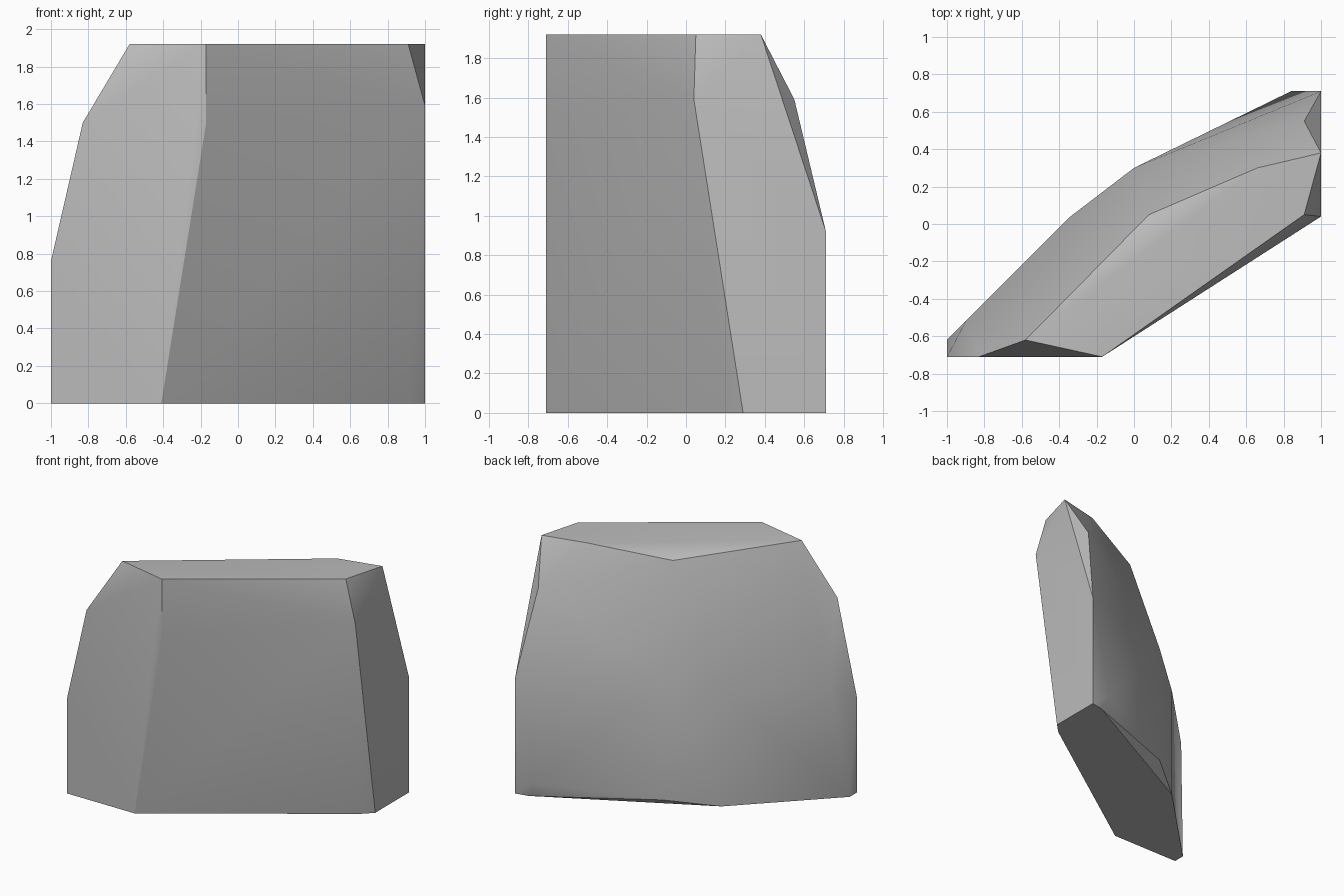
import bpy
import bmesh
import math

# Remove the default cube only
default_cube = bpy.data.objects.get("Cube")
if default_cube:
    bpy.data.objects.remove(default_cube, do_unlink=True)


def make_material(name, value):
    material = bpy.data.materials.new(name)
    colour = (value, value, value, 1)
    material.use_nodes = True
    material.diffuse_color = colour
    material.node_tree.nodes["Principled BSDF"].inputs["Base Color"].default_value = colour
    return material


def make_chiselled_stone(name, outlines, material):
    """Wrap a convex skin around the corner outlines and shade it softly."""
    bm = bmesh.new()
    for outline in outlines:
        for corner in outline:
            bm.verts.new(corner)
    hull = bmesh.ops.convex_hull(bm, input=bm.verts[:])
    spare = {item for key in ("geom_interior", "geom_unused") for item in hull[key]
             if isinstance(item, bmesh.types.BMVert)}
    bmesh.ops.delete(bm, geom=list(spare), context="VERTS")
    bmesh.ops.dissolve_limit(bm, angle_limit=math.radians(1),
                             verts=bm.verts[:], edges=bm.edges[:])
    bmesh.ops.recalc_face_normals(bm, faces=bm.faces[:])

    mesh = bpy.data.meshes.new(name)
    bm.to_mesh(mesh)
    bm.free()
    mesh.materials.append(material)
    stone = bpy.data.objects.new(name, mesh)
    bpy.context.collection.objects.link(stone)

    bpy.ops.object.select_all(action="DESELECT")
    stone.select_set(True)
    bpy.context.view_layer.objects.active = stone
    bpy.ops.object.shade_smooth_by_angle(angle=math.radians(30))
    return stone


FRONT, BACK, TOP = -.71, .71, 1.92

# Flat footprint
base = [(-1, FRONT, 0), (-.41, FRONT, 0), (.92, .21, 0), (1, .29, 0),
        (1, BACK, 0), (.9, .69, 0), (-.34, .04, 0), (-1, -.62, 0)]

# Back corners just above the footprint
foot = [(.84, BACK, .12), (0, .3, .06)]

# Widest part of the slab
middle = [(-1, FRONT, .76), (-.9, -.52, .9), (-.34, .04, .9),
          (0, .3, 1.03), (1, BACK, .92)]

# Chipped shoulders
shoulder = [(-.83, FRONT, 1.5), (-.17, FRONT, 1.5), (1, .04, 1.59),
            (.91, .55, 1.59), (.08, .05, 1.84)]

# Flat crown
crown = [(-.58, -.62, TOP), (-.17, FRONT, TOP), (.91, .05, TOP),
         (1, .38, TOP), (.66, .3, TOP)]

stone_grey = make_material("stone grey", .5)
make_chiselled_stone("rock_slab", (base, foot, middle, shoulder, crown), stone_grey)
